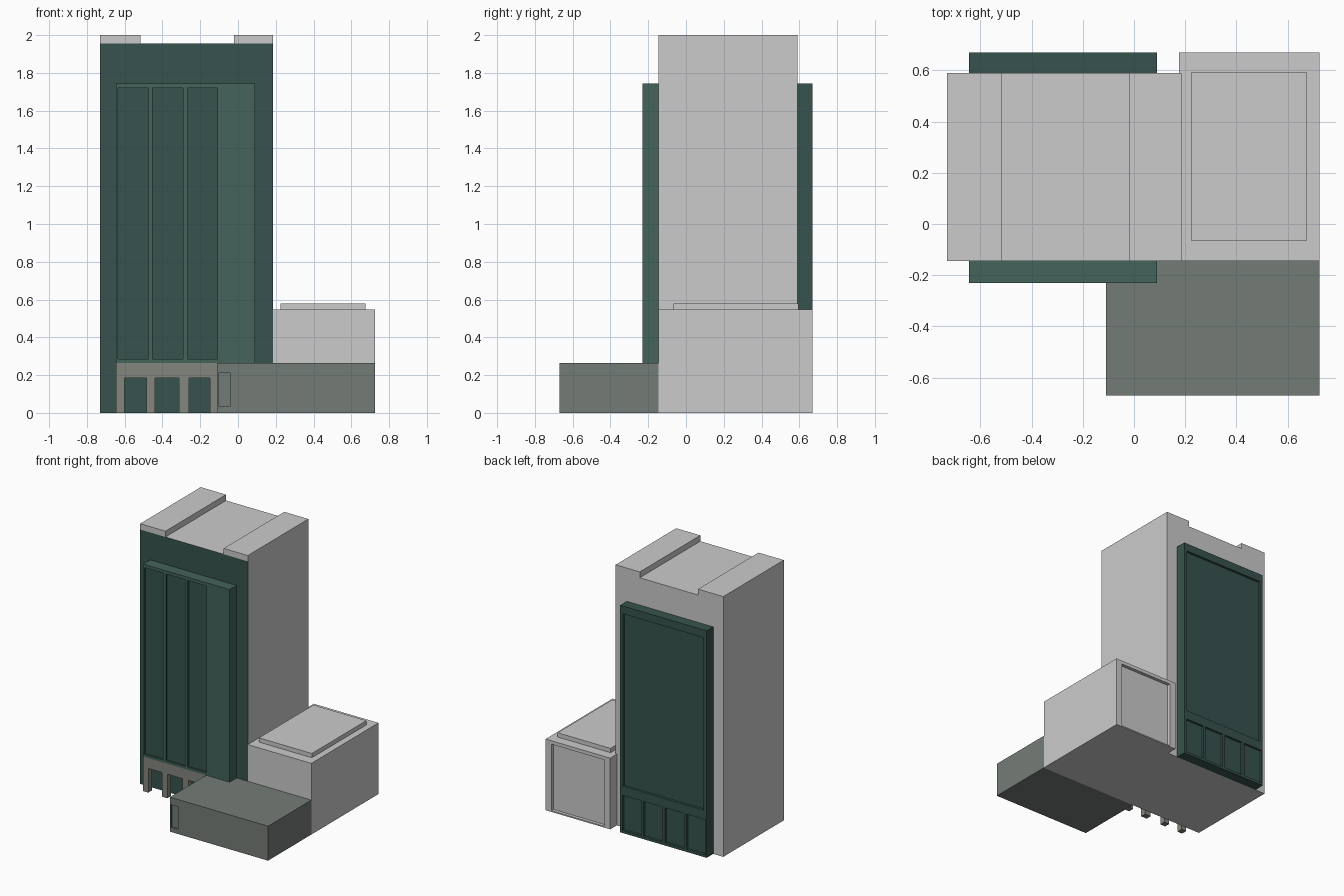
import bpy, bmesh

if "Cube" in bpy.data.objects:
    bpy.data.objects.remove(bpy.data.objects["Cube"])


def material(name, rgb):
    m = bpy.data.materials.new(name)
    m.diffuse_color = (*rgb, 1)
    m.use_nodes = True
    m.node_tree.nodes["Principled BSDF"].inputs["Base Color"].default_value = m.diffuse_color
    return m


GREEN = material("green", (0.058, 0.126, 0.105))
DARK = material("dark_green", (0.038, 0.086, 0.075))
PODIUM = material("podium_grey", (0.175, 0.20, 0.18))
STONE = material("arcade_stone", (0.23, 0.24, 0.21))


def prism(bm, outline, z0, z1):
    """Extrude an outline in the ground plane from z0 to z1."""
    f = bm.faces.new([bm.verts.new((x, y, z0)) for x, y in outline])
    new = bmesh.ops.extrude_face_region(bm, geom=[f])["geom"]
    for v in new:
        if isinstance(v, bmesh.types.BMVert):
            v.co.z = z1


def finish(name, bm, mat):
    bmesh.ops.recalc_face_normals(bm, faces=bm.faces)
    me = bpy.data.meshes.new(name)
    bm.to_mesh(me)
    bm.free()
    ob = bpy.data.objects.new(name, me)
    bpy.context.collection.objects.link(ob)
    if mat:
        me.materials.append(mat)
    return ob


def boxes(name, specs, mat=None):
    """One object from boxes given as (x0, x1, y0, y1, z0, z1)."""
    bm = bmesh.new()
    for x0, x1, y0, y1, z0, z1 in specs:
        prism(bm, [(x0, y0), (x1, y0), (x1, y1), (x0, y1)], z0, z1)
    return finish(name, bm, mat)


def recess(ob, specs, mat=None):
    """Cut shallow pockets into a part, then drop the cutter."""
    cutter = boxes("cutter", specs, mat)
    cutter.hide_render = True
    mod = ob.modifiers.new("recess", 'BOOLEAN')
    mod.operation = 'DIFFERENCE'
    mod.solver = 'EXACT'
    mod.material_mode = 'TRANSFER'
    mod.object = cutter
    bpy.context.view_layer.objects.active = ob
    bpy.ops.object.modifier_apply(modifier=mod.name)
    bpy.data.objects.remove(cutter)


# Tower: grey block with a dark green front face
tower = boxes("tower", [(-0.73, 0.185, -0.145, 0.59, 0, 1.955)])
tower.data.materials.append(None)
tower.data.materials.append(DARK)
for p in tower.data.polygons:
    if p.normal.y < -0.9:
        p.material_index = 1

# Raised roof strips
for name, x0, x1 in (("roof_strip_left", -0.73, -0.515), ("roof_strip_right", -0.02, 0.185)):
    boxes(name, [(x0, x1, -0.145, 0.59, 1.955, 2.0)])

# Four window bays shared by front and back
BAYS = [(-0.635, -0.475), (-0.453, -0.29), (-0.268, -0.108), (-0.09, 0.07)]

# Front projecting bay with three dark window strips
front = boxes("front_bay", [(-0.645, 0.09, -0.23, -0.145, 0.265, 1.745)], GREEN)
recess(front, [(a, b, -0.25, -0.215, 0.285, 1.72) for a, b in BAYS[:3]], DARK)

# Back projecting bay: one tall panel above four openings
back = boxes("back_bay", [(-0.645, 0.09, 0.59, 0.67, 0, 1.745)], DARK)
recess(back, [(-0.62, 0.065, 0.652, 0.69, 0.36, 1.685)]
       + [(a, b, 0.652, 0.69, 0.02, 0.29) for a, b in BAYS], DARK)

# Arcade under the front bay
boxes("arcade_lintel", [(-0.645, -0.11, -0.23, -0.185, 0.185, 0.265)], STONE)
boxes("arcade_columns", [(a, b, -0.23, -0.185, 0, 0.185) for a, b in
      ((-0.645, -0.602), (-0.485, -0.44), (-0.312, -0.26), (-0.147, -0.11))], STONE)

# Low front podium with a recessed door
podium = boxes("podium", [(-0.11, 0.725, -0.67, -0.145, 0, 0.265)], PODIUM)
recess(podium, [(-0.10, -0.042, -0.69, -0.658, 0.035, 0.21)], PODIUM)

# Side wing, lapping behind the tower corner, with a recessed rear panel
bm = bmesh.new()
prism(bm, [(0.185, -0.145), (0.725, -0.145), (0.725, 0.67),
           (0.175, 0.67), (0.175, 0.59), (0.185, 0.59)], 0, 0.547)
wing = finish("side_wing", bm, None)
recess(wing, [(0.225, 0.675, 0.645, 0.69, 0.01, 0.52)])
boxes("wing_roof", [(0.225, 0.675, -0.067, 0.595, 0.547, 0.58)])
